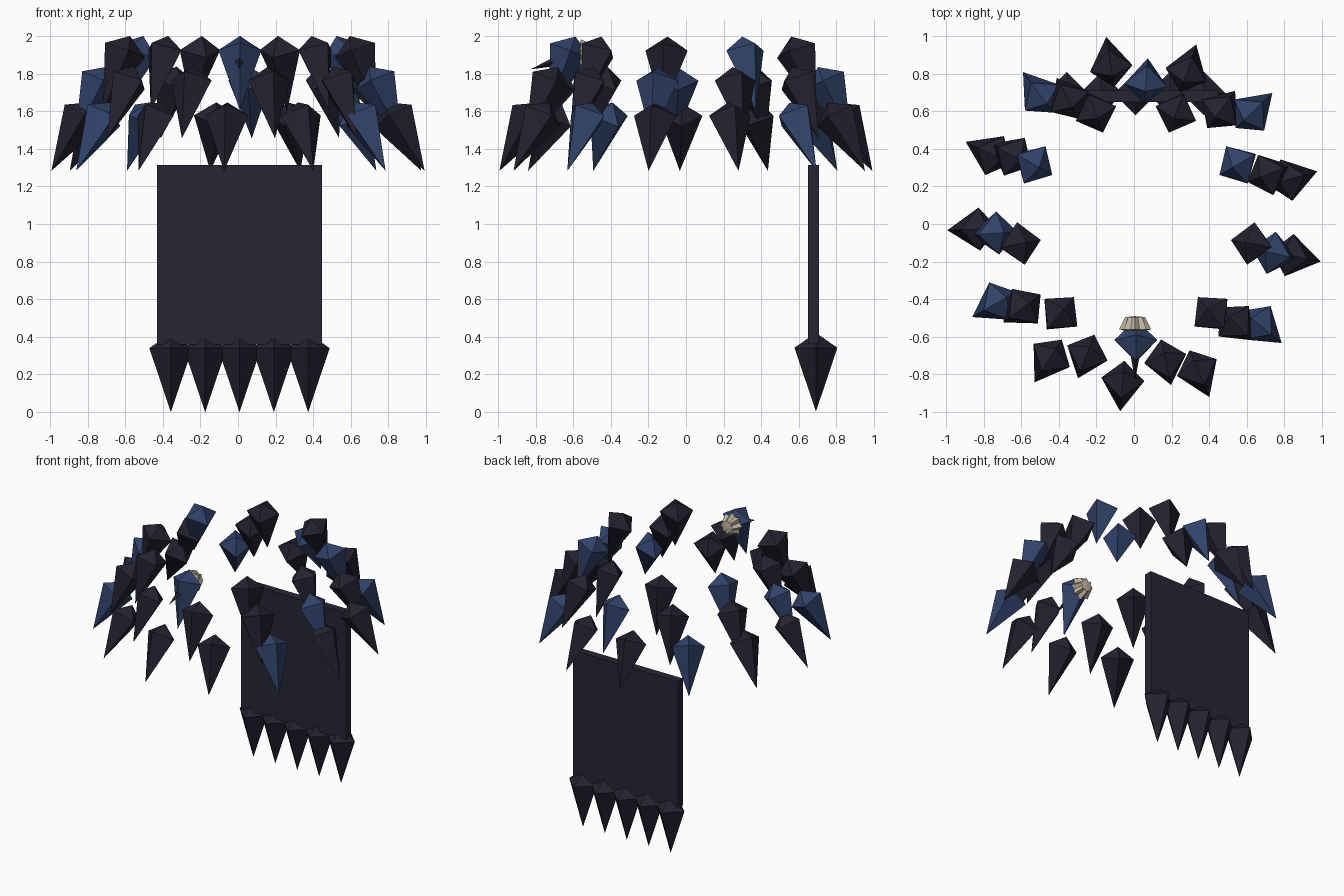
import bpy, bmesh, math
from mathutils import Matrix, Vector

if "Cube" in bpy.data.objects:
    bpy.data.objects.remove(bpy.data.objects["Cube"])


def material(name, rgb):
    m = bpy.data.materials.new(name)
    m.diffuse_color = (*rgb, 1)
    m.use_nodes = True
    m.node_tree.nodes["Principled BSDF"].inputs["Base Color"].default_value = m.diffuse_color
    return m


DARK = material("dark_feather", (0.018, 0.0155, 0.030))
CLOTH = material("dark_cloth", (0.019, 0.0185, 0.036))
BLUE = material("blue_feather", (0.030, 0.056, 0.145))
BONE = material("bone", (0.52, 0.46, 0.35))

CX, CY = 0.010, 0.004            # centre of the rings
LOWER, UPPER, HALF = 0.34, 0.08, 0.1145


def add_object(name, bm, mat):
    bmesh.ops.recalc_face_normals(bm, faces=bm.faces)
    me = bpy.data.meshes.new(name)
    bm.to_mesh(me)
    bm.free()
    me.materials.append(mat)
    ob = bpy.data.objects.new(name, me)
    bpy.context.collection.objects.link(ob)
    return ob


def spindle(name, matrix, mat, lower=LOWER, upper=UPPER, half=HALF):
    """Four-sided crystal with its sharp tip at the local origin."""
    bm = bmesh.new()
    tip = bm.verts.new((0, 0, 0))
    apex = bm.verts.new((0, 0, lower + upper))
    ring = [bm.verts.new((half * math.cos(a), half * math.sin(a), lower))
            for a in (i * math.pi / 2 for i in range(4))]
    for i in range(4):
        a, b = ring[i], ring[(i + 1) % 4]
        bm.faces.new((tip, b, a))
        bm.faces.new((apex, a, b))
    bmesh.ops.transform(bm, matrix=matrix, verts=bm.verts)
    return add_object(name, bm, mat)


# Three rings of feather crystals:
# name, count, first angle, tip radius, tip height, tilt, remainder of blue ones
rings = [
    ("upper_feather", 9, 270.0, 0.737, 1.605, 20, 0),
    ("middle_feather", 11, 249.5, 0.88, 1.456, 25, 0),
    ("lower_feather", 13, 265.2, 1.003, 1.283, 30, 2),
]
for name, count, start, radius, height, tilt, rem in rings:
    for k in range(count):
        ang = math.radians(start + 360 * k / count)
        blue = k % 3 == rem and not (name == "middle_feather" and k == 0)
        mat = (Matrix.Translation((CX + radius * math.cos(ang),
                                   CY + radius * math.sin(ang), height))
               @ Matrix.Rotation(ang, 4, 'Z')
               @ Matrix.Rotation(-math.radians(tilt), 4, 'Y'))
        spindle(f"{name}_{k}", mat, BLUE if blue else DARK)

# Hanging cloth panel at the back
bm = bmesh.new()
bmesh.ops.create_cube(bm, size=1)
bmesh.ops.transform(bm, verts=bm.verts,
                    matrix=Matrix.Translation((0.008, 0.68, 0.8375))
                    @ Matrix.Diagonal((0.875, 0.06, 0.955, 1)))
add_object("back_panel", bm, CLOTH)

# Row of crystals along the hem
for i in range(-2, 3):
    spindle(f"hem_feather_{i + 2}",
            Matrix.Translation((0.008 + 0.1825 * i, 0.693, 0)), DARK)

# Bone rosette with folded points behind the front crystal
bm = bmesh.new()
c = Vector((0.006, -0.535, 1.90))
n = 16
front = bm.verts.new(c + Vector((0, -0.045, 0)))
back = bm.verts.new(c + Vector((0, 0.045, 0)))
outer, inner = [], []
for i in range(n):
    a = 2 * math.pi * i / n
    r = 0.085 if i % 2 == 0 else 0.062
    d = Vector((math.cos(a), 0, math.sin(a)))
    outer.append(bm.verts.new(c + d * r + Vector((0, -0.025, 0))))
    inner.append(bm.verts.new(c + d * r * 0.62 + Vector((0, 0.04, 0))))
for i in range(n):
    j = (i + 1) % n
    bm.faces.new((front, outer[i], outer[j]))
    bm.faces.new((outer[i], inner[i], inner[j], outer[j]))
    bm.faces.new((back, inner[j], inner[i]))
add_object("bone_rosette", bm, BONE)

# Thin beak pointing forward from the front crystal
tip, root = Vector((0.006, -0.83, 1.825)), Vector((0.006, -0.69, 1.868))
axis = root - tip
turn = axis.to_track_quat('Z', 'Y').to_matrix().to_4x4()
spindle("front_beak", Matrix.Translation(tip) @ turn, DARK,
        lower=axis.length, upper=0.03, half=0.026)
